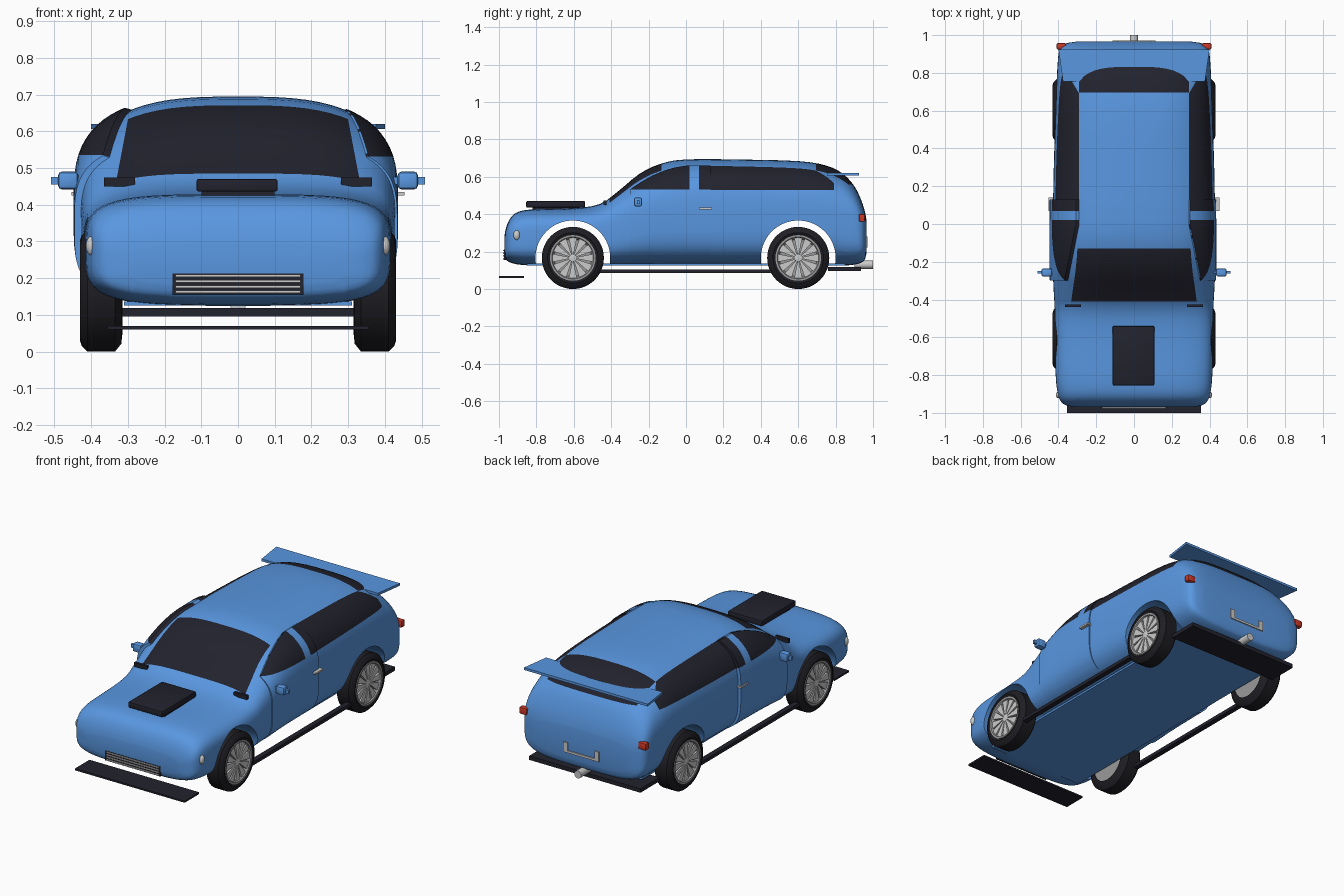
import bpy, bmesh, math
from mathutils import Vector, Matrix

cube = bpy.data.objects.get("Cube")
if cube:
    bpy.data.objects.remove(cube, do_unlink=True)


def material(name, rgb):
    m = bpy.data.materials.new(name)
    m.use_nodes = True
    m.diffuse_color = (*rgb, 1)
    m.node_tree.nodes["Principled BSDF"].inputs["Base Color"].default_value = (*rgb, 1)
    return m


BLUE = material("blue paint", (0.1, 0.31, 0.75))
DARK = material("dark glass", (0.016, 0.016, 0.027))
RUBBER = material("black rubber", (0.013, 0.013, 0.017))
SILVER = material("silver", (0.6, 0.6, 0.6))
GREY = material("wheel grey", (0.32, 0.32, 0.33))
RED = material("red lamp", (0.6, 0.04, 0.02))


def finish(bm, name, *mats):
    """Turn a bmesh into a named, smooth-by-angle object."""
    bmesh.ops.recalc_face_normals(bm, faces=bm.faces)
    mesh = bpy.data.meshes.new(name)
    bm.to_mesh(mesh)
    bm.free()
    for m in mats:
        mesh.materials.append(m)
    ob = bpy.data.objects.new(name, mesh)
    bpy.context.collection.objects.link(ob)
    smooth(ob)
    return ob


def smooth(ob):
    bpy.ops.object.select_all(action='DESELECT')
    ob.select_set(True)
    bpy.context.view_layer.objects.active = ob
    bpy.ops.object.shade_smooth_by_angle(angle=math.radians(35))


def box(name, lo, hi, mat, bevel=0.0):
    lo, hi = Vector(lo), Vector(hi)
    bm = bmesh.new()
    bmesh.ops.create_cube(bm, size=1)
    for v in bm.verts:
        v.co = (lo + hi) / 2 + v.co * (hi - lo)
    if bevel:
        bmesh.ops.bevel(bm, geom=bm.edges[:], offset=bevel, segments=2,
                        profile=0.5, affect='EDGES')
    return finish(bm, name, mat)


def box_pair(name, lo, hi, mat, bevel=0.0):
    for side, s in (("left", 1), ("right", -1)):
        xs = sorted((s * lo[0], s * hi[0]))
        box(f"{side}_{name}", (xs[0], *lo[1:]), (xs[1], *hi[1:]), mat, bevel)


def lathe(name, profile, mat, s, y, z, seg=48):
    """Revolve (x, radius) points round the x axis, closed into a ring."""
    bm = bmesh.new()
    rings = []
    for i in range(seg):
        a = math.tau * i / seg
        rings.append([bm.verts.new((s * x, y + r * math.cos(a), z + r * math.sin(a)))
                      for x, r in profile])
    n = len(profile)
    for i in range(seg):
        p, q = rings[i], rings[(i + 1) % seg]
        for j in range(n):
            k = (j + 1) % n
            bm.faces.new((p[j], p[k], q[k], q[j]))
    bmesh.ops.remove_doubles(bm, verts=bm.verts, dist=1e-5)
    return finish(bm, name, mat)


# Body stations: y, half width, bottom, top
STATIONS = [Vector(p) for p in (
    (-.97, .30, .185, .29), (-.96, .36, .155, .335), (-.935, .39, .14, .385),
    (-.89, .405, .13, .415), (-.8, .415, .125, .427), (-.6, .42, .125, .432),
    (-.46, .42, .125, .455), (-.36, .425, .125, .525), (-.25, .43, .125, .615),
    (-.14, .43, .125, .668), (0, .43, .125, .693), (.3, .425, .125, .692),
    (.6, .415, .125, .684), (.75, .41, .125, .66), (.84, .405, .125, .615),
    (.9, .4, .13, .55), (.935, .39, .14, .48), (.955, .365, .155, .42),
    (.965, .31, .19, .37))]


def resample(pts, steps):
    out = []
    for i in range(len(pts) - 1):
        a, b = pts[max(i - 1, 0)], pts[i]
        c, d = pts[i + 1], pts[min(i + 2, len(pts) - 1)]
        for k in range(steps):
            t = k / steps
            out.append(b + (c - a) * (t / 2) + (a * 2 - b * 5 + c * 4 - d) * (t * t / 2)
                       + (b * 3 - a - c * 3 + d) * (t ** 3 / 2))
    return out + [pts[-1]]


def section(w, lo, hi, seg=72):
    mid, half = (lo + hi) / 2, (hi - lo) / 2
    cabin = min(max((hi - .43) / .2, 0), 1)
    for i in range(seg):
        a = math.tau * (i + .5) / seg
        c, s = math.cos(a), math.sin(a)
        e = 2 / (4 - 1.1 * cabin) if s > 0 else .5
        yield (math.copysign(w * abs(c) ** e, c),
               mid + math.copysign(half * abs(s) ** e, s))


# Lofted body shell
bm = bmesh.new()
rows = [[bm.verts.new((x, y, z)) for x, z in section(w, lo, hi)]
        for y, w, lo, hi in resample(STATIONS, 3)]
for p, q in zip(rows, rows[1:]):
    for j in range(len(p)):
        k = (j + 1) % len(p)
        bm.faces.new((p[j], p[k], q[k], q[j]))
bm.faces.new(rows[0])
bm.faces.new(rows[-1])

# Cut clean borders for the glass and doors
cuts = [((0, y, 0), (0, 1, 0)) for y in (-.41, -.3, -.13, .02, .07, .13, .695, .79)]
cuts += [((0, 0, z), (0, 0, 1)) for z in (.15, .53, .56)]
for s in (-1, 1):
    cuts += [((s * .29, 0, 0), (s, 0, 0)),
             ((s * .42, 0, 0), (s, 0, .19)),
             ((s * .29, 0, 0), (s, .2, 0)),
             ((s * .29, .69, 0), (s, -.6, 0))]
for co, no in cuts:
    bmesh.ops.bisect_plane(bm, geom=bm.verts[:] + bm.edges[:] + bm.faces[:],
                           dist=1e-5, plane_co=co, plane_no=Vector(no).normalized())


def is_glass(c):
    x, y, z = abs(c.x), c.y, c.z
    windscreen = -.41 < y < -.13 and x + .19 * z < .42
    side = (z > .53 and x > .29 and x + .2 * y > .29 and x - .6 * (y - .69) > .29
            and (-.3 < y < .02 or .07 < y < .79))
    rear = y > .695 and x < .29 and z > .56
    return windscreen and z > .4 or side or rear


for f in bm.faces:
    f.material_index = int(is_glass(f.calc_center_median()))

# Raised door panels
bmesh.ops.recalc_face_normals(bm, faces=bm.faces)
for s, lift in ((1, .006), (-1, .018)):
    door = []
    for f in bm.faces:
        c = f.calc_center_median()
        x = s * c.x
        if -.3 < c.y < .13 and c.z > .15 and x > .29 and x + .2 * c.y > .29:
            door.append(f)
    new = bmesh.ops.extrude_face_region(bm, geom=door)["geom"]
    for v in (g for g in new if isinstance(g, bmesh.types.BMVert)):
        v.co += Vector((s, 0, .3)) * lift
    bmesh.ops.delete(bm, geom=[f for f in door if f.is_valid], context='FACES')
body = finish(bm, "body", BLUE, DARK)

# Wheel arches
AXLES = (("front", -.605), ("rear", .6))
HUB_Z = .166
for name, y in AXLES:
    bm = bmesh.new()
    bmesh.ops.create_cone(bm, cap_ends=True, segments=64, radius1=.2, radius2=.2, depth=2,
                          matrix=Matrix.Translation((0, y, HUB_Z)) @ Matrix.Rotation(math.pi / 2, 4, 'Y'))
    cutter = finish(bm, name + "_arch_cutter", BLUE)
    cutter.hide_render = True
    mod = body.modifiers.new(name + " arch", 'BOOLEAN')
    mod.operation, mod.solver, mod.object = 'DIFFERENCE', 'EXACT', cutter
    bpy.context.view_layer.objects.active = body
    bpy.ops.object.modifier_apply(modifier=mod.name)
    bpy.data.objects.remove(cutter, do_unlink=True)
smooth(body)
box("floor_panel", (-.31, -.85, .125), (.31, .85, .137), BLUE)

# Wheels
TYRE = [(.424, .118), (.431, .135), (.426, .15), (.41, .166), (.335, .166), (.318, .145), (.315, .118)]
RIM = [(.4, 0), (.406, .1), (.429, .112), (.429, .122), (.32, .122), (.32, 0)]
HUB = [(.39, 0), (.39, .022), (.422, .02), (.426, 0)]
for end, y in AXLES:
    for side, s in (("left", 1), ("right", -1)):
        tag = f"{end}_{side}_"
        lathe(tag + "tyre", TYRE, RUBBER, s, y, HUB_Z)
        lathe(tag + "rim", RIM, GREY, s, y, HUB_Z)
        lathe(tag + "hub", HUB, SILVER, s, y, HUB_Z, 24)
        bm = bmesh.new()
        for i in range(12):
            made = bmesh.ops.create_cube(bm, size=1)["verts"]
            turn = Matrix.Rotation(math.tau * i / 12, 3, 'X')
            for v in made:
                r = .065 + v.co.z * .1
                p = turn @ Vector((0, v.co.y * r * .4, r))
                v.co = Vector((s * (.41 + v.co.x * .024), y, HUB_Z)) + p
        finish(bm, tag + "spokes", SILVER)

# Aero parts and bumpers
box("front_splitter", (-.355, -1, .06), (.355, -.865, .07), DARK)
box("rear_bumper_plate", (-.36, .76, .095), (.36, .935, .118), DARK)
box_pair("side_sill", (.385, -.46, .085), (.415, .46, .105), DARK)
spoiler = box("rear_spoiler", (-.4, .755, .606), (.4, .925, .62), BLUE)
for v in spoiler.data.vertices:
    if v.co.y < .8:
        v.co.x *= .94
box("bonnet_scoop_base", (-.1, -.82, .4), (.1, -.56, .45), DARK)
box("bonnet_scoop", (-.113, -.855, .436), (.108, -.54, .47), DARK, .006)
box_pair("bonnet_vent", (.28, -.44, .45), (.365, -.425, .474), DARK)

# Grille
box("grille_back", (-.178, -.972, .155), (.178, -.92, .212), DARK)
for i in range(4):
    z = .162 + i * .0145
    box(f"grille_bar_{i + 1}", (-.17, -.978, z - .003), (.17, -.965, z + .004), SILVER)

# Lamps
for side, s in (("left", 1), ("right", -1)):
    bm = bmesh.new()
    bmesh.ops.create_uvsphere(bm, u_segments=20, v_segments=12, radius=1,
                              matrix=Matrix.Translation((s * .4, -.905, .288))
                              @ Matrix.Diagonal((.014, .017, .026, 1)))
    finish(bm, side + "_headlight", SILVER)
box_pair("tail_lamp", (.36, .925, .36), (.41, .957, .4), RED, .006)

# Mirrors and door handles
box_pair("mirror_arm", (.41, -.262, .455), (.51, -.248, .476), BLUE)
box_pair("mirror_shell", (.435, -.278, .442), (.49, -.235, .49), BLUE, .01)
box_pair("door_handle", (.425, .07, .425), (.453, .14, .435), SILVER)

# Plate bracket and exhaust
box("plate_bracket_bar", (-.1, .955, .222), (.1, .971, .235), SILVER)
box_pair("plate_bracket_side", (.088, .955, .222), (.115, .971, .28), SILVER)
bm = bmesh.new()
bmesh.ops.create_cone(bm, cap_ends=True, segments=24, radius1=.022, radius2=.022, depth=.1,
                      matrix=Matrix.Translation((0, .95, .13)) @ Matrix.Rotation(math.pi / 2, 4, 'X'))
finish(bm, "exhaust_pipe", SILVER)
